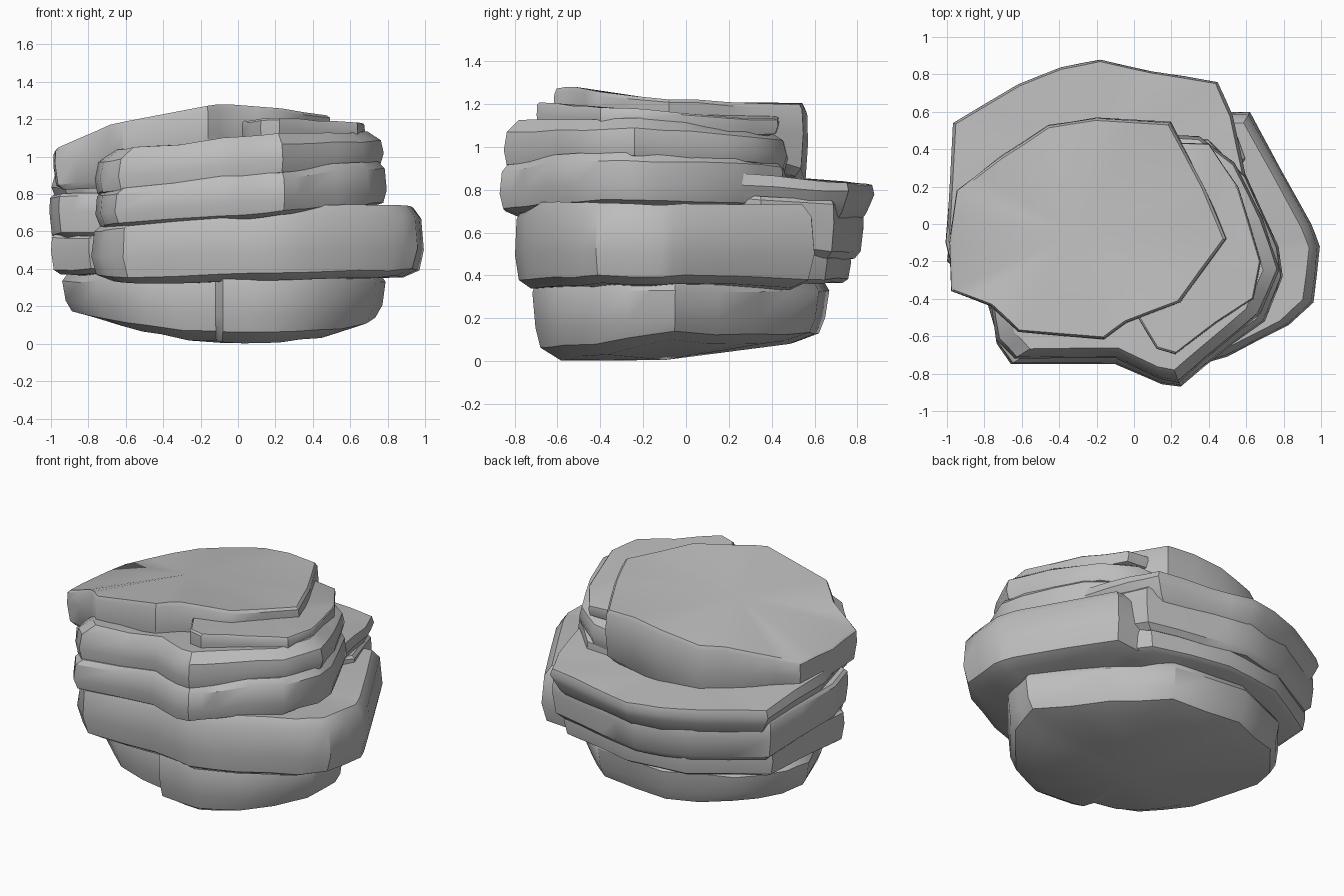
import bpy, bmesh, math
from mathutils import Vector, noise

if "Cube" in bpy.data.objects:
    bpy.data.objects.remove(bpy.data.objects["Cube"])

stone = bpy.data.materials.new("grey stone")
stone.use_nodes = True
grey = (0.51, 0.51, 0.51, 1)
stone.diffuse_color = grey
stone.node_tree.nodes["Principled BSDF"].inputs["Base Color"].default_value = grey

# Ring profiles: (outline scale, height fraction) from underside to top
WORN = [(.87, 0), (.97, .1), (1, .4), (.985, .85), (.93, 1)]
SLOPED = [(.9, 0), (.98, .12), (1, .4), (.98, .75), (.88, 1)]
CRISP = [(.93, 0), (.98, .12), (1, .6), (.995, .93), (.975, 1)]
TAPERED = [(.88, 0), (.93, .2), (.97, .5), (1, .75), (.98, 1)]
BASE = [(.78, 0), (.94, .15), (.98, .4), (1, .85), (.97, 1)]


def split_outline(points):
    """Add a midpoint on every side so the rim can undulate."""
    result = []
    for here, after in zip(points, points[1:] + points[:1]):
        a, b = Vector(here), Vector(after)
        result += [a, (a + b) / 2]
    return result


def slab(name, outline, bottom, top, profile, rough=.016):
    """Loft one weathered layer between two sloping surfaces."""
    rim = split_outline(outline)
    centre = sum(rim, Vector((0, 0))) / len(rim)
    bm = bmesh.new()
    rings = []
    for scale, height in profile:
        ring = []
        for p in rim:
            low, high = bottom(p.x, p.y), top(p.x, p.y)
            z = low + (high - low) * height
            wobble = noise.noise(Vector((p.x, p.y, z)) * 4) * rough
            q = centre + (p - centre) * (scale - abs(wobble))
            ring.append(bm.verts.new((q.x, q.y, max(z + wobble, 0))))
        rings.append(ring)
    count = len(rim)
    for lower, upper in zip(rings, rings[1:]):
        for i in range(count):
            j = (i + 1) % count
            bm.faces.new((lower[i], lower[j], upper[j], upper[i]))
    for ring, surface in ((rings[0], bottom), (rings[-1], top)):
        hub = bm.verts.new((centre.x, centre.y, surface(centre.x, centre.y)))
        for i in range(count):
            bm.faces.new((ring[i], ring[(i + 1) % count], hub))
    bmesh.ops.recalc_face_normals(bm, faces=bm.faces)
    mesh = bpy.data.meshes.new(name)
    bm.to_mesh(mesh)
    bm.free()
    mesh.materials.append(stone)
    obj = bpy.data.objects.new(name, mesh)
    bpy.context.collection.objects.link(obj)
    bpy.ops.object.select_all(action="DESELECT")
    obj.select_set(True)
    bpy.context.view_layer.objects.active = obj
    bpy.ops.object.shade_smooth_by_angle(angle=math.radians(35))


# Narrow foot with a stepped front, its underside rising to the back and sides
def foot_underside(x, y):
    return .13 * (x - .1) ** 2 + .08 * max(x + y - .3, 0) + .15 * max(y - .3, 0)


slab("base_layer",
     [(-.94, .08), (-.76, -.34), (-.5, -.55), (-.12, -.62), (-.08, -.7),
      (.2, -.72), (.46, -.61), (.74, -.28), (.79, -.05), (.5, .36),
      (.2, .62), (-.3, .67), (-.7, .5), (-.9, .25)],
     foot_underside,
     lambda x, y: .37, BASE)

# Thick lower layer jutting to the left
slab("lower_layer",
     [(-.79, -.42), (-.73, -.61), (-.62, -.72), (-.1, -.74), (.2, -.8),
      (.5, -.71), (.83, -.54), (.96, -.42), (1, -.12), (.95, 0),
      (.62, .6), (.3, .6), (-.3, .55), (-.7, .3)],
     lambda x, y: .33 + .03 * max(x, 0),
     lambda x, y: .7 + .06 * x - .01 * y - .07 * max(x - .6, 0), WORN)

# Stacked ledges at the back, overlapping so no gaps show
slab("back_lower_ledge",
     [(-1, -.2), (-.8, -.38), (-.3, -.3), (.3, -.1), (.6, .4),
      (.42, .66), (-.1, .77), (-.5, .72), (-.94, .45)],
     lambda x, y: .37,
     lambda x, y: .58 - .08 * max(y, 0), CRISP)
slab("back_middle_ledge",
     [(-1.01, -.1), (-.96, -.3), (-.8, -.36), (-.2, -.3), (.4, 0), (.6, .35),
      (.48, .69), (.1, .77), (-.2, .83), (-.55, .74), (-.96, .5)],
     lambda x, y: .54 - .08 * y,
     lambda x, y: .79 - .06 * y, CRISP)
slab("back_shelf",
     [(-1, 0), (-.93, -.28), (-.78, -.34), (-.2, -.3), (.4, -.1), (.6, .25),
      (.53, .58), (.45, .76), (.1, .82), (-.18, .88), (-.39, .84),
      (-.62, .75), (-.97, .54)],
     lambda x, y: .66,
     lambda x, y: .9 - .09 * max(y, 0), TAPERED)

# Two middle layers rising to the left
slab("middle_layer",
     [(-.77, -.4), (-.74, -.64), (-.66, -.75), (-.1, -.75), (.15, -.86),
      (.25, -.87), (.38, -.76), (.7, -.52), (.8, -.28), (.78, -.12),
      (.6, .26), (.4, .46), (-.3, .5), (-.7, .2)],
     lambda x, y: .67 + .07 * x,
     lambda x, y: .9 + .1 * x, WORN)
slab("upper_layer",
     [(-.77, -.4), (-.74, -.62), (-.64, -.72), (-.1, -.72), (.14, -.83),
      (.24, -.85), (.4, -.71), (.68, -.48), (.78, -.24), (.69, .03),
      (.54, .33), (.35, .47), (-.3, .5), (-.7, .2)],
     lambda x, y: .85 + .11 * x - .02 * y,
     lambda x, y: 1.07 + .07 * x - .04 * y, SLOPED)

# Thin flake lying below the cap
slab("flake",
     [(.02, -.5), (.12, -.67), (.22, -.7), (.44, -.53), (.64, -.4),
      (.68, -.2), (.56, .2), (.4, .43), (.1, .45)],
     lambda x, y: 1.05,
     lambda x, y: 1.16 - .06 * y, CRISP)


# Broad cap, sloping down to the right and to the back
def cap_top(x, y):
    left_fall = .19 * max(-.1 - x, 0) + .2 * max(-.7 - x, 0)
    return 1.25 - left_fall - .06 * max(x, 0) - .06 * y - .03 * max(y, 0)


def cap_underside(x, y):
    return .83 + .22 * max(x + .5, 0) - .22 * max(y, 0)


slab("cap_layer",
     [(-.99, -.1), (-.98, -.36), (-.77, -.44), (-.62, -.58), (-.16, -.62),
      (-.04, -.53), (.25, -.42), (.5, -.08), (.38, .2), (.2, .55),
      (-.2, .57), (-.46, .53), (-.72, .36), (-.95, .18)],
     cap_underside, cap_top, CRISP)
